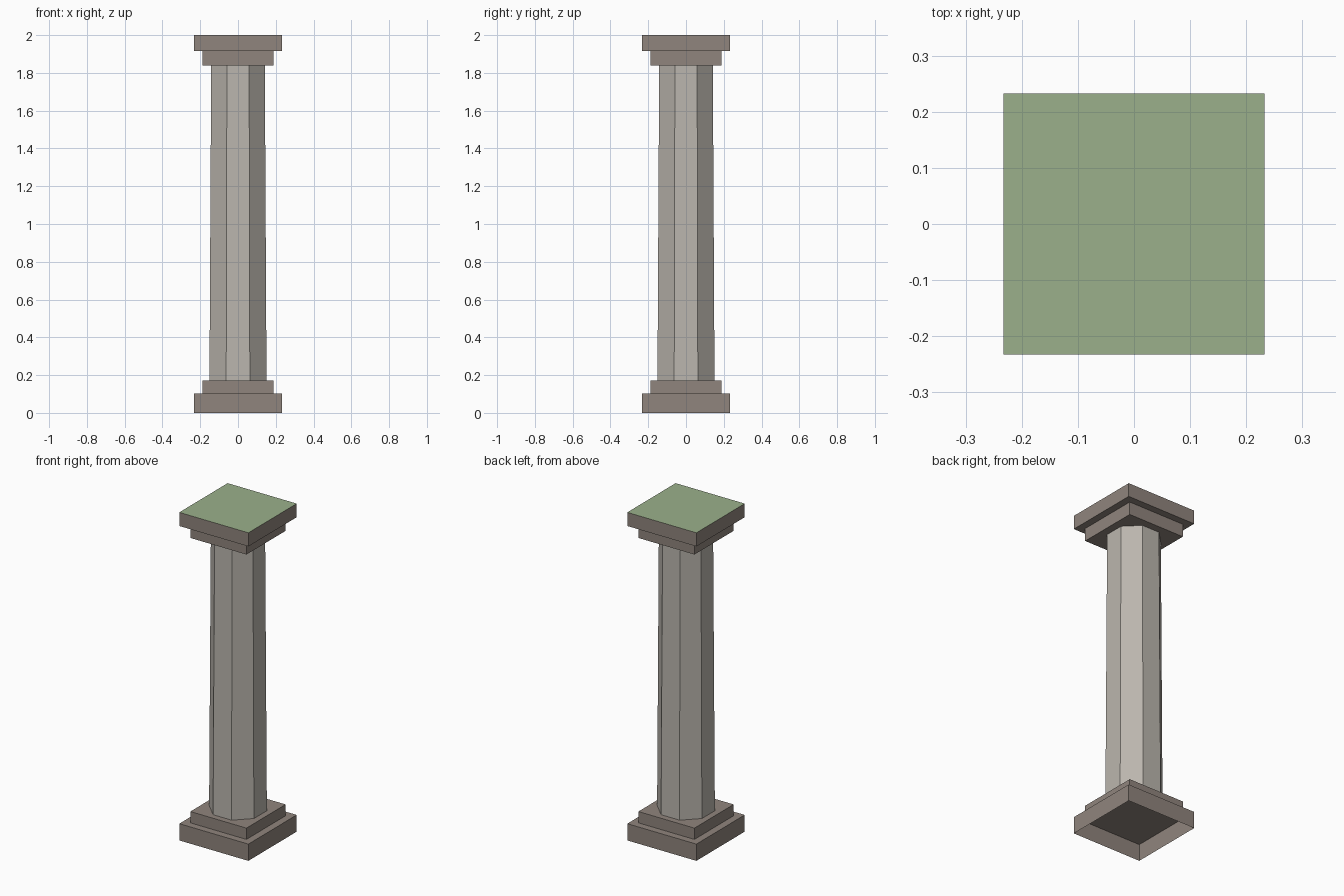
import bpy, bmesh, math

if "Cube" in bpy.data.objects:
    bpy.data.objects.remove(bpy.data.objects["Cube"])


def srgb(r, g, b):
    f = lambda c: (c / 255 / 12.92) if c < 10 else ((c / 255 + 0.055) / 1.055) ** 2.4
    return (f(r), f(g), f(b), 1.0)


def material(name, rgb):
    m = bpy.data.materials.new(name)
    m.diffuse_color = srgb(*rgb)
    m.use_nodes = True
    m.node_tree.nodes["Principled BSDF"].inputs["Base Color"].default_value = m.diffuse_color
    return m


brown = material("brown_stone", (144, 133, 125))
pale = material("pale_stone", (187, 182, 174))
moss = material("moss_green", (155, 176, 139))


def prism(name, sides, r0, r1, z0, z1, mats, bottom=True, top=True):
    """Flat-fronted regular prism; r0 and r1 are the half widths at both ends."""
    bm = bmesh.new()
    rings = []
    for r, z in ((r0, z0), (r1, z1)):
        rad = r / math.cos(math.pi / sides)
        rings.append([bm.verts.new((rad * math.cos(2 * math.pi * (i + 0.5) / sides),
                                    rad * math.sin(2 * math.pi * (i + 0.5) / sides), z))
                      for i in range(sides)])
    lo, hi = rings
    for i in range(sides):
        j = (i + 1) % sides
        bm.faces.new((lo[i], lo[j], hi[j], hi[i]))
    if bottom:
        bm.faces.new(lo[::-1])
    if top:
        cap = bm.faces.new(hi)
        cap.material_index = len(mats) - 1
    mesh = bpy.data.meshes.new(name)
    bm.to_mesh(mesh)
    bm.free()
    for m in mats:
        mesh.materials.append(m)
    ob = bpy.data.objects.new(name, mesh)
    bpy.context.collection.objects.link(ob)
    return ob


WIDE, NARROW = 0.233, 0.189

# Base: plinth hollow from below, with a smaller step on it
prism("base_plinth", 4, WIDE, WIDE, 0.0, 0.102, [brown], bottom=False)
prism("base_step", 4, NARROW, NARROW, 0.102, 0.171, [brown], bottom=False)

# Tapered eight-sided shaft
prism("shaft", 8, 0.151, 0.142, 0.171, 1.839, [pale], bottom=False, top=False)

# Capital: small step below a wide slab with a mossy top
prism("capital_step", 4, NARROW, NARROW, 1.839, 1.917, [brown], top=False)
prism("capital_slab", 4, WIDE, WIDE, 1.917, 2.0, [brown, moss])
